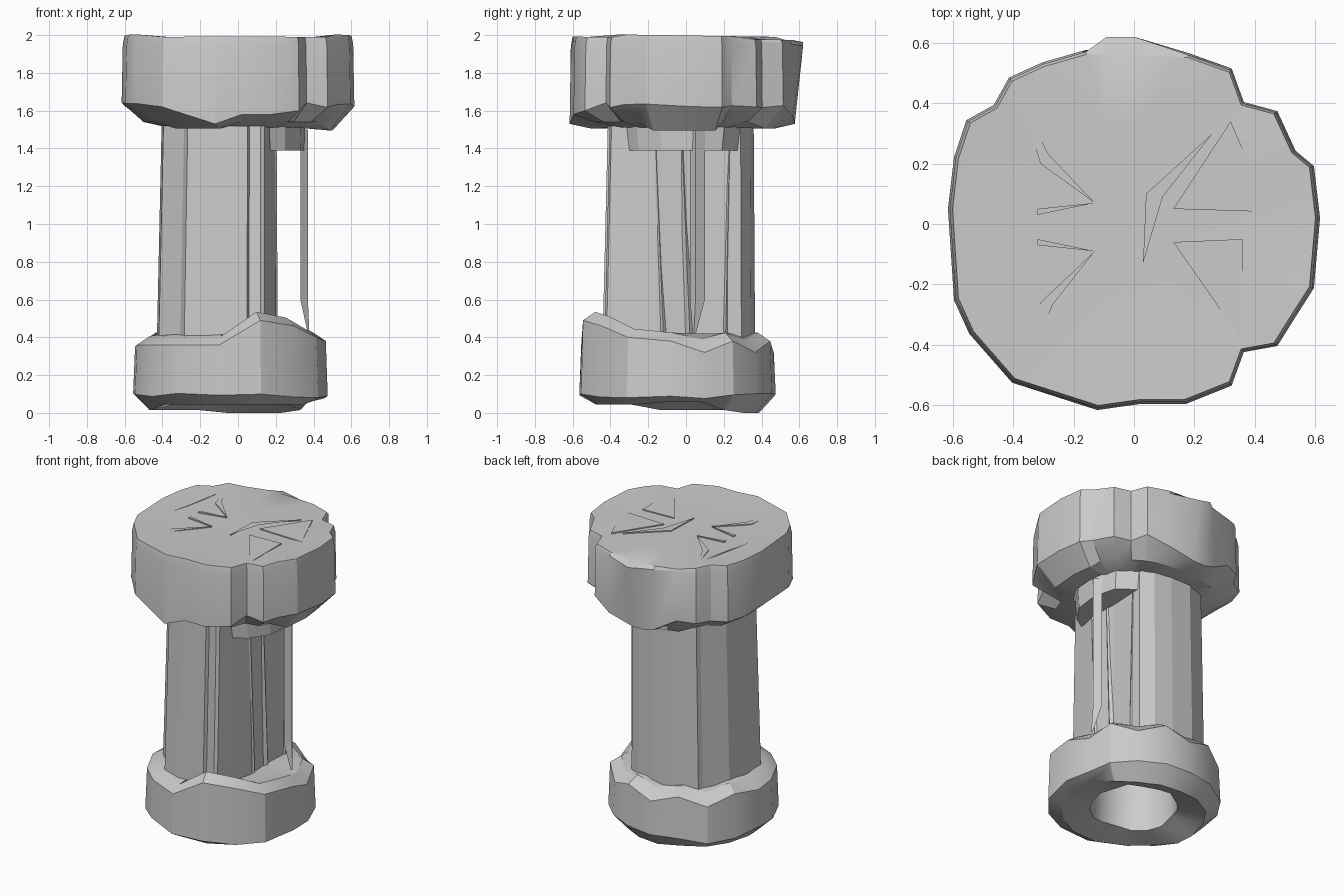
import bpy
import bmesh
import math
import random
from mathutils import Vector

random.seed(4)
if "Cube" in bpy.data.objects:
    bpy.data.objects.remove(bpy.data.objects["Cube"], do_unlink=True)

stone = bpy.data.materials.new("grey stone")
stone.use_nodes = True
GREY = (0.6, 0.6, 0.6, 1)
stone.diffuse_color = GREY
stone.node_tree.nodes["Principled BSDF"].inputs["Base Color"].default_value = GREY


def ring(outline, centre, scale, heights):
    """Outline in hundredths, scaled about a centre, with one height per point."""
    c = Vector(centre)
    points = []
    for (x, y), z in zip(outline, heights):
        p = c + (Vector((x, y)) / 100 - c) * scale
        points.append(Vector((p.x, p.y, z)))
    return points


def loft(name, rings, smooth=True, floor=True, lid=True):
    """Skin a stack of rings and close the chosen ends with fans."""
    bm = bmesh.new()
    loops = [[bm.verts.new(p) for p in r] for r in rings]
    n = len(loops[0])
    for low, high in zip(loops, loops[1:]):
        for i in range(n):
            j = (i + 1) % n
            bm.faces.new((low[i], low[j], high[j], high[i]))
    for loop, wanted in ((loops[0], floor), (loops[-1], lid)):
        if wanted:
            mid = bm.verts.new(sum((v.co for v in loop), Vector()) / n)
            for i in range(n):
                bm.faces.new((loop[i], loop[(i + 1) % n], mid))
    bmesh.ops.recalc_face_normals(bm, faces=bm.faces)
    mesh = bpy.data.meshes.new(name)
    bm.to_mesh(mesh)
    bm.free()
    mesh.materials.append(stone)
    obj = bpy.data.objects.new(name, mesh)
    bpy.context.collection.objects.link(obj)
    if smooth:
        bpy.ops.object.select_all(action="DESELECT")
        obj.select_set(True)
        bpy.context.view_layer.objects.active = obj
        bpy.ops.object.shade_smooth_by_angle(angle=math.radians(25))


def prism(name, outline, bottom, top, spread=1, floor=True, lid=True):
    n = len(outline)
    c = (sum(p[0] for p in outline) / n / 100, sum(p[1] for p in outline) / n / 100)
    loft(name, [ring(outline, c, 1, [bottom] * n),
                ring(outline, c, spread, [top] * n)], False, floor, lid)


def rough(n, z, amount):
    return [z + random.uniform(-amount, amount) for _ in range(n)]


def underside(x, y):
    """Chunks hang lower at the left end and the front right."""
    if x > 45 and abs(y) < 22:
        return 1.495
    if x < -5 and y < -40 or y > 50:
        return 1.505
    return 1.54


# Capital: chipped drum with a ragged underside
cap = [(61, 2), (59, 19), (53, 24), (47, 37), (36, 40), (32, 51), (18, 56),
       (0, 57), (-9, 57), (-16, 57), (-30, 53), (-41, 48), (-46, 39), (-55, 34),
       (-59, 22), (-61, 5), (-60, -10), (-59, -25), (-54, -36), (-40, -52),
       (-12, -61), (2, -59), (17, -59), (32, -53), (36, -42), (47, -40),
       (52, -32), (59, -21)]
n = len(cap)
mid = (0, 0)
wall_low = rough(n, 1.63, 0.015)
wall_low[6:10] = [1.57, 1.53, 1.53, 1.55]
wall_low[20:24] = [1.53, 1.58, 1.58, 1.6]
rim = rough(n, 1.95, 0.015)
crown = [1.983 + (0.015 if x < -40 or x > 50 else 0) - 0.00015 * y for x, y in cap]
# The back of the rim leans outward in one chip
leaning = [(x, y + 5 if y > 56 and x > -10 else y) for x, y in cap]
loft("capital", [
    ring(cap, mid, 0.6, [1.51] * n),
    ring(cap, mid, 0.82, [underside(x, y) for x, y in cap]),
    ring(cap, mid, 1.01, wall_low),
    ring(leaning, mid, 1, rim),
    ring(cap, mid, 0.985, crown),
    ring(cap, mid, 0.6, [1.98] * n),
], floor=False)

# Split pieces lying almost flush on the top
shards = [
    [(-13, 7), (-31, 20), (-37, 40), (-32, 25)],
    [(-13, 7), (-32, 5), (-32, 3)],
    [(-13, -9), (-32, -5), (-32, -7)],
    [(-13, -9), (-31, -26), (-34, -43), (-29, -28)],
    [(13, 5), (32, 34), (45, 4)],
    [(13, -6), (36, -39), (36, -5)],
    [(-51, -27), (-36, 40), (-42, 8)],
    [(3, -13), (4, 10), (26, 30), (5, 9)],
]
for i, shape in enumerate(shards):
    prism(f"top_shard_{i + 1}", shape, 1.978, 1.987, floor=False)

# Shaft: faceted column split away flat along its left side
shaft = [(14, -40), (17, -28), (20, -15), (19, 3), (20, 22), (20, 29), (12, 34),
         (0, 36), (-15, 36), (-29, 30), (-30, 27), (-39, 12), (-41, -3),
         (-40, -19), (-29, -30), (-27, -36), (-14, -41), (5, -42), (6, -40),
         (12, -41)]
n = len(shaft)
axis = (0.15, 0.2)
loft("shaft", [
    ring(shaft, axis, 1.035, [0.38] * n),
    ring(shaft, axis, 0.99, [1.52] * n),
], False, False, False)

# Thin leftover strip and low splinters on the split side
strip = [(33, 2), (37, 5), (34, 10)]
loft("standing_strip", [
    ring(strip, (0.38, 0.04), 0.2, [0.42] * 3),
    ring(strip, (0.35, 0.05), 1, [0.6] * 3),
    ring(strip, (0.35, 0.05), 1, [1.5] * 3),
], False, False, False)
for k, (foot, head) in enumerate([(-12, -16), (2, -2), (21, 23)]):
    loft(f"splinter_{k + 1}", [
        ring([(18, foot - 4), (21, foot), (18, foot + 4)], (0.2, 0), 1, [0.42] * 3),
        ring([(18, head - 1), (20.5, head), (18, head + 1)], (0.2, 0), 1, [1.4] * 3),
    ], False, False, False)

# Unbroken top of the shaft hanging above the split
prism("hanging_lip", [(17, -30), (25, -25), (33, -13), (35, 4), (31, 19), (19, 28)],
      1.39, 1.53, 1.06, lid=False)

# Base: chipped drum with a jagged top edge and a hollow underneath
base = [(47, -8), (45, 10), (40, 25), (28, 37), (12, 45), (-6, 47), (-24, 43),
        (-40, 34), (-50, 19), (-55, 0), (-54, -15), (-45, -34), (-32, -46),
        (-10, -56), (12, -55), (30, -45), (42, -31)]
n = len(base)
mid = (-0.04, -0.05)
edge = [(0.32 if i % 2 else 0.38) for i in range(n)]
edge[-8:] = [0.35, 0.36, 0.36, 0.36, 0.36, 0.49, 0.46, 0.4]
shoulder = [max(z + 0.045, 0.39) for z in edge]
foot = [0.015 + (0.03 if y < -20 else 0) for x, y in base]
foot[0] = foot[1] = 0.06
foot[3] = foot[4] = foot[5] = 0
hollow = [(-4 + 27 * math.cos(math.tau * i / n), -5 + 27 * math.sin(math.tau * i / n))
          for i in range(n)]
loft("base", [
    ring(hollow, mid, 0.95, [0.42] * n),
    ring(hollow, mid, 1, rough(n, 0.08, 0.02)),
    ring(base, mid, 0.84, foot),
    ring(base, mid, 1.01, rough(n, 0.09, 0.015)),
    ring(base, mid, 0.99, edge),
    ring(base, mid, 0.86, shoulder),
    ring(base, mid, 0.7, [0.42] * n),
], floor=False)
